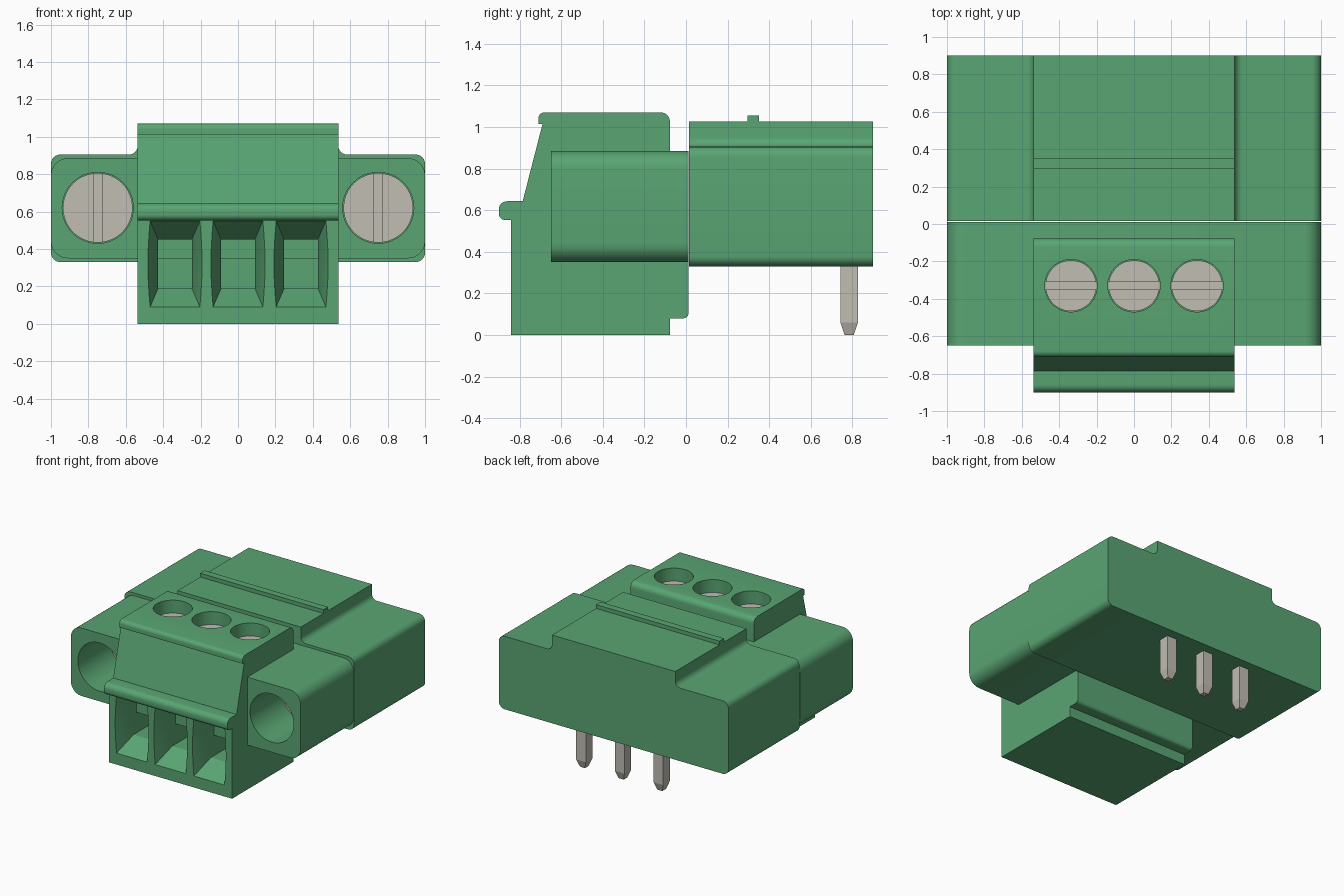
import bpy, bmesh, math
from mathutils import Vector, Matrix

if "Cube" in bpy.data.objects:
    bpy.data.objects.remove(bpy.data.objects["Cube"], do_unlink=True)


def material(name, rgb):
    mat = bpy.data.materials.new(name)
    mat.use_nodes = True
    mat.diffuse_color = (*rgb, 1)
    mat.node_tree.nodes["Principled BSDF"].inputs["Base Color"].default_value = (*rgb, 1)
    return mat


GREEN = material("green plastic", (0.10, 0.375, 0.17))
METAL = material("pale metal", (0.53, 0.51, 0.45))


def finish(name, bm, mat):
    bmesh.ops.recalc_face_normals(bm, faces=bm.faces)
    mesh = bpy.data.meshes.new(name)
    bm.to_mesh(mesh)
    bm.free()
    mesh.materials.append(mat)
    ob = bpy.data.objects.new(name, mesh)
    bpy.context.collection.objects.link(ob)
    return ob


def activate(ob):
    bpy.ops.object.select_all(action="DESELECT")
    ob.select_set(True)
    bpy.context.view_layer.objects.active = ob


def smooth(ob):
    activate(ob)
    bpy.ops.object.shade_smooth_by_angle(angle=math.radians(30))


def loft(name, sections, mat):
    """Skin matching closed loops and cap both ends."""
    bm = bmesh.new()
    loops = [[bm.verts.new(p) for p in s] for s in sections]
    n = len(loops[0])
    for a, b in zip(loops, loops[1:]):
        for i in range(n):
            j = (i + 1) % n
            bm.faces.new((a[i], a[j], b[j], b[i]))
    bm.faces.new(loops[0])
    bm.faces.new(loops[-1])
    return finish(name, bm, mat)


def rounded(points, steps=6):
    """Outline from (u, v) or (u, v, radius) corners."""
    out = []
    for i, p in enumerate(points):
        c = Vector(p[:2])
        if len(p) == 2:
            out.append(c)
            continue
        a = (Vector(points[i - 1][:2]) - c).normalized()
        b = (Vector(points[(i + 1) % len(points)][:2]) - c).normalized()
        half = a.angle(b) / 2
        centre = c + (a + b).normalized() * p[2] / math.sin(half)
        start = c + a * p[2] / math.tan(half) - centre
        end = c + b * p[2] / math.tan(half) - centre
        sweep = start.angle_signed(end)
        for k in range(steps + 1):
            out.append(centre + Matrix.Rotation(-sweep * k / steps, 2) @ start)
    return out


def prism(name, points, axis, lo, hi, mat):
    outline = rounded(points)
    place = (lambda p, t: (t, p.x, p.y)) if axis == "x" else (lambda p, t: (p.x, t, p.y))
    return loft(name, [[place(p, t) for p in outline] for t in (lo, hi)], mat)


def rod(name, centre, radius, length, axis, mat):
    bm = bmesh.new()
    bmesh.ops.create_cone(bm, cap_ends=True, segments=48, radius1=radius,
                          radius2=radius, depth=length)
    turn = Matrix.Rotation(math.pi / 2, 4, "X") if axis == "y" else Matrix()
    bm.transform(Matrix.Translation(centre) @ turn)
    return finish(name, bm, mat)


def box(name, centre, size, mat):
    bm = bmesh.new()
    bmesh.ops.create_cube(bm, size=1)
    bm.transform(Matrix.Translation(centre) @ Matrix.Diagonal((*size, 1)))
    return finish(name, bm, mat)


def cut(ob, cutter):
    cutter.hide_render = True
    mod = ob.modifiers.new("cut", "BOOLEAN")
    mod.operation, mod.solver, mod.object = "DIFFERENCE", "EXACT", cutter
    activate(ob)
    bpy.ops.object.modifier_apply(modifier=mod.name)
    bpy.data.objects.remove(cutter, do_unlink=True)


HALF = 0.537
POLES = (-0.337, 0, 0.337)

# Plug body with front lip and rounded top
plug = prism("plug_body", [
    (-0.84, 0), (-0.077, 0), (-0.077, 0.08), (0.012, 0.08, 0.025), (0.012, 0.88),
    (-0.077, 0.88), (-0.077, 1.07, 0.045), (-0.71, 1.07, 0.03), (-0.71, 1.013),
    (-0.69, 1.013), (-0.785, 0.643), (-0.9, 0.643, 0.04), (-0.9, 0.553, 0.03),
    (-0.84, 0.553)], "x", -HALF, HALF, GREEN)


# Wire openings: flared mouth leading into a straight tunnel
def opening(x, y, low, high, half, bulge):
    ts = [i / 8 for i in range(9)]
    side = [(half + bulge * math.sin(math.pi * t), low + (high - low) * t) for t in ts]
    return [(x + w, y, z) for w, z in side] + [(x - w, y, z) for w, z in reversed(side)]


for x in POLES:
    mouth = (0.09, 0.55, 0.133, 0.012)
    throat = (0.19, 0.45, 0.09, 0)
    cut(plug, loft("opening_cutter", [
        opening(x, -0.86, *mouth), opening(x, -0.84, *mouth),
        opening(x, -0.69, *throat), opening(x, -0.4, *throat)], GREEN))
    cut(plug, rod("well_cutter", (x, -0.33, 1.05), 0.14, 0.2, "z", GREEN))
smooth(plug)

# Clamp screws in the top wells
for i, x in enumerate(POLES):
    screw = rod(f"clamp_screw_{i + 1}", (x, -0.33, 0.95), 0.136, 0.04, "z", METAL)
    cut(screw, box("slot_cutter", (x, -0.33, 0.97), (0.4, 0.04, 0.03), METAL))
    smooth(screw)

# Plug flange with a deep bore on each side
flange = prism("plug_flange", [
    (-1, 0.35, 0.09), (1, 0.35, 0.09), (1, 0.885, 0.09), (-1, 0.885, 0.09)],
    "y", -0.65, 0.012, GREEN)
for side, name in ((-1, "right"), (1, "left")):
    x = 0.75 * side
    cut(flange, rod("bore_cutter", (x, -0.46, 0.62), 0.19, 0.5, "y", GREEN))
    screw = rod(f"{name}_flange_screw", (x, -0.225, 0.62), 0.186, 0.05, "y", METAL)
    cut(screw, box("slot_cutter", (x, -0.25, 0.62), (0.045, 0.04, 0.5), METAL))
    smooth(screw)
smooth(flange)

# Board header with raised centre and filleted shoulders
header = prism("header_body", [
    (-1, 0.33, 0.05), (1, 0.33, 0.05), (1, 0.905, 0.05), (HALF, 0.905, 0.045),
    (HALF, 1.025), (-HALF, 1.025), (-HALF, 0.905, 0.045), (-1, 0.905, 0.05)],
    "y", 0.015, 0.9, GREEN)
smooth(header)
box("latch_ridge", (0, 0.324, 1.035), (2 * HALF, 0.056, 0.04), GREEN)


# Square solder pins with tapered tips
def square(x, z, half):
    return [(x + sx * half, 0.784 + sy * half, z)
            for sx, sy in ((-1, -1), (1, -1), (1, 1), (-1, 1))]


for i, x in enumerate(POLES):
    loft(f"solder_pin_{i + 1}", [square(x, 0, 0.022), square(x, 0.06, 0.042),
                                 square(x, 0.36, 0.042)], METAL)
